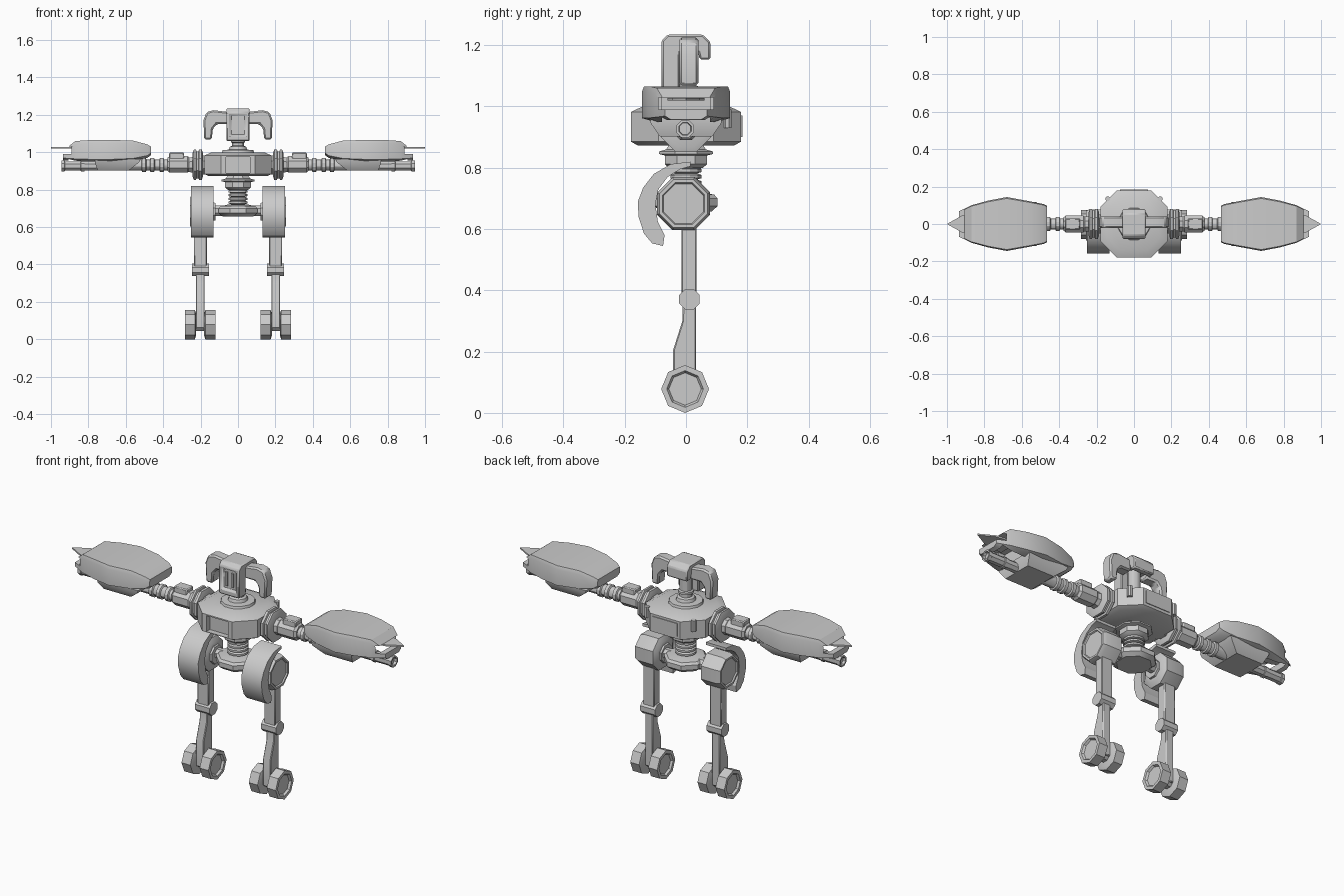
import bpy, bmesh, math
from mathutils import Vector

cube = bpy.data.objects.get("Cube")
if cube:
    bpy.data.objects.remove(cube)

grey = bpy.data.materials.new("plain_grey")
grey.use_nodes = True
grey.diffuse_color = (0.6, 0.6, 0.6, 1)
grey.node_tree.nodes["Principled BSDF"].inputs["Base Color"].default_value = (0.6, 0.6, 0.6, 1)
parts = []


def loft(name, loops, mirror=False, bevel=0):
    """Skin a list of equal-length point loops and cap both ends."""
    bm = bmesh.new()
    rings = [[bm.verts.new(p) for p in loop] for loop in loops]
    n = len(rings[0])
    for a, b in zip(rings, rings[1:]):
        for i in range(n):
            j = (i + 1) % n
            bm.faces.new((a[i], a[j], b[j], b[i]))
    bm.faces.new(rings[0])
    bm.faces.new(rings[-1])
    bmesh.ops.recalc_face_normals(bm, faces=bm.faces)
    mesh = bpy.data.meshes.new(name)
    bm.to_mesh(mesh)
    bm.free()
    mesh.materials.append(grey)
    ob = bpy.data.objects.new(name, mesh)
    bpy.context.collection.objects.link(ob)
    parts.append(ob)
    if bevel:
        mod = ob.modifiers.new("bevel", "BEVEL")
        mod.width, mod.limit_method = bevel, "ANGLE"
    if mirror:
        ob.modifiers.new("mirror", "MIRROR").use_bisect_axis[0] = False
    return ob


def lathe(name, axis, centre, profile, sides=8, turn=0.5, mirror=False):
    """Revolve (position, radius) pairs about a line along the x or z axis."""
    loops = []
    for t, r in profile:
        loop = []
        for i in range(sides):
            a = 2 * math.pi * (i + turn) / sides
            u, v = centre[0] + r * math.cos(a), centre[1] + r * math.sin(a)
            loop.append((t, u, v) if axis == "x" else (u, v, t))
        loops.append(loop)
    return loft(name, loops, mirror)


def prism(name, axis, outline, lo, hi, mirror=False, bevel=0):
    """Extrude an outline along x (outline in y, z) or y (outline in x, z)."""
    place = (lambda t, p: (t, *p)) if axis == "x" else (lambda t, p: (p[0], t, p[1]))
    return loft(name, [[place(t, p) for p in outline] for t in (lo, hi)], mirror, bevel)


def box(name, x, y, z, mirror=False, bevel=0):
    outline = [(y[0], z[0]), (y[1], z[0]), (y[1], z[1]), (y[0], z[1])]
    return prism(name, "x", outline, *x, mirror, bevel)


def cut(target, *ranges):
    """Carve a box out of the target."""
    cutter = box("cutter", *ranges)
    parts.remove(cutter)
    cutter.hide_render = True
    mod = target.modifiers.new("cut", "BOOLEAN")
    mod.operation, mod.solver, mod.object = "DIFFERENCE", "EXACT", cutter
    target.modifiers.move(len(target.modifiers) - 1, 0)
    bpy.context.view_layer.objects.active = target
    bpy.ops.object.modifier_apply(modifier=mod.name)
    bpy.data.objects.remove(cutter)


def octagon(a, b, z):
    return [(a, -b, z), (a, b, z), (b, a, z), (-b, a, z),
            (-a, b, z), (-a, -b, z), (-b, -a, z), (b, -a, z)]


# Chest with recessed front window and rear corner bolts
chest = loft("chest", [octagon(.155, .08, .872), octagon(.18, .09, .885),
                       octagon(.18, .09, .982), octagon(.142, .07, 1.0)])
cut(chest, (-.065, .065), (-.2, -.15), (.888, .975))
lathe("chest_bolt", "z", (.14, .135), [(.93, .014), (.99, .014)], mirror=True)
box("back_panel", (-.075, .075), (.175, .184), (.9, .97))

# Neck
lathe("neck", "z", (0, 0), [(.995, .09), (1.012, .085), (1.014, .05), (1.03, .045),
      (1.035, .032), (1.05, .032), (1.054, .04), (1.066, .04), (1.07, .032), (1.18, .032)], 12)

# Head hood with recessed visor and bars
head = prism("head", "x", [(-.08, 1.06), (-.08, 1.215), (-.06, 1.235), (.055, 1.235),
             (.08, 1.21), (.08, 1.153), (.045, 1.153), (.04, 1.175), (-.02, 1.175),
             (-.02, 1.06)], -.062, .062, bevel=.006)
cut(head, (-.042, .042), (-.1, -.068), (1.09, 1.2))
box("visor_bar", (.012, .024), (-.076, -.066), (1.11, 1.185), True)

# Curled side horns
prism("horn", "y", [(.05, 1.215), (.13, 1.225), (.168, 1.215), (.185, 1.17), (.18, 1.068),
      (.14, 1.068), (.135, 1.125), (.115, 1.15), (.05, 1.15)], -.022, .04, True, .008)

# Waist: flared dish, block, spring coils and pelvis
lathe("waist_dish", "z", (0, 0), [(.875, .06), (.86, .07), (.853, .095), (.845, .095),
      (.84, .075), (.812, .075), (.8, .06), (.795, .04)], 8)
coils = [(.8, .038)]
for i in range(4):
    z = .79 - i * .02
    coils += [(z + .006, .053), (z - .004, .053), (z - .008, .038)]
lathe("waist_spring", "z", (0, 0), coils + [(.71, .038)], 12)
lathe("pelvis", "z", (0, 0), [(.72, .06), (.712, .1), (.7, .112), (.675, .112), (.657, .09)], 8)
lathe("hip_axle", "x", (0, .687), [(.08, .03), (.13, .03)], mirror=True)

# Hips with curved front guards
lathe("hip", "x", (-.008, .683), [(.12, .05), (.13, .052), (.132, .07), (.145, .094),
      (.235, .094), (.257, .085), (.257, .074), (.25, .07)], mirror=True)
guard = [(.015, .82), (-.05, .812), (-.105, .78), (-.14, .735), (-.157, .69), (-.155, .64),
         (-.137, .585), (-.11, .553), (-.075, .545), (-.07, .58), (-.092, .625), (-.1, .68),
         (-.09, .73), (-.06, .77), (-.02, .795), (.015, .805)]
prism("hip_guard", "x", guard, .13, .252, True)

# Legs
box("thigh", (.167, .235), (-.015, .035), (.37, .64), True, .004)
lathe("knee", "x", (.011, .371), [(.155, .036), (.245, .036)], mirror=True)
prism("shin", "x", [(-.01, .37), (.033, .37), (.033, .06), (-.042, .06), (-.042, .205),
      (-.012, .3)], .178, .225, True, .004)

# Paired foot wheels, hollow on their outward faces
lathe("wheel_axle", "x", (-.003, .078), [(.15, .035), (.25, .035)], mirror=True)
for side, label in ((1, "outer"), (-1, "inner")):
    rim = [(.022, .06), (.028, .078), (.081, .078), (.081, .06), (.07, .053)]
    lathe(label + "_wheel", "x", (-.003, .078), [(.2025 + side * t, r) for t, r in rim],
          turn=0, mirror=True)

# Shoulders
lathe("shoulder_joint", "x", (0, .933), [(.16, .055), (.2, .055), (.24, .045), (.29, .038)],
      mirror=True)
lathe("shoulder_ring", "x", (0, .933), [(.188, .07), (.194, .088), (.208, .088), (.211, .078),
      (.222, .078), (.225, .088), (.236, .088), (.242, .07)], mirror=True)

# Upper arm sleeve, top box and ringed elbow
lathe("upper_arm", "x", (0, .935), [(.255, .035), (.27, .048), (.365, .048), (.377, .038)],
      mirror=True)
box("arm_box", (.288, .368), (-.03, .03), (.96, .998), True, .005)
elbow = [(.37, .03)]
for x in (.395, .445, .49):
    elbow += [(x, .031), (x + .004, .039), (x + .022, .039), (x + .026, .031)]
lathe("elbow", "x", (0, .932), elbow + [(.6, .031)], 12, mirror=True)


# Forearm shell: lofted pod, hollow below and slotted at its outer end
def pod_section(x, w, top, low):
    half = [(w * .72, low), (w, low + .012), (w, top - .018), (w * .95, top)]
    return [(x, y, z) for y, z in half] + [(x, -y, z) for y, z in reversed(half)]


shell = loft("forearm_shell", [pod_section(*s) for s in (
    (.465, .098, 1.03, .985), (.485, .107, 1.042, .97), (.56, .122, 1.062, .955),
    (.68, .144, 1.066, .95), (.78, .125, 1.066, .95), (.87, .1, 1.06, .953),
    (.935, .068, 1.008, .957))], True)
cut(shell, (.76, .905), (-.078, .078), (.9, 1.03))
cut(shell, (.8, 1.0), (-.09, .09), (.99, 1.03))

# Forearm underside block, barrel and tip blade
loft("forearm_base", [[(x0, -w, z), (x1, -w, z), (x1, w, z), (x0, w, z)] for x0, x1, w, z in (
    (.52, .765, .118, .965), (.53, .765, .115, .945), (.585, .75, .085, .902))], True)
lathe("barrel", "x", (-.003, .927), [(.6, .027), (.82, .027), (.822, .031), (.84, .031),
      (.842, .027), (.925, .027), (.928, .031), (.945, .031), (.945, .022), (.93, .02)],
      mirror=True)
loft("tip_blade", [[(.8, -.06, z), (.92, -.045, z), (1.0, 0, z), (.92, .045, z), (.8, .06, z)]
                   for z in (1.02, 1.028)], True)

# Soft shading across shallow angles only
bpy.ops.object.select_all(action="DESELECT")
for ob in parts:
    ob.select_set(True)
bpy.context.view_layer.objects.active = parts[0]
bpy.ops.object.shade_smooth_by_angle(angle=math.radians(30))
